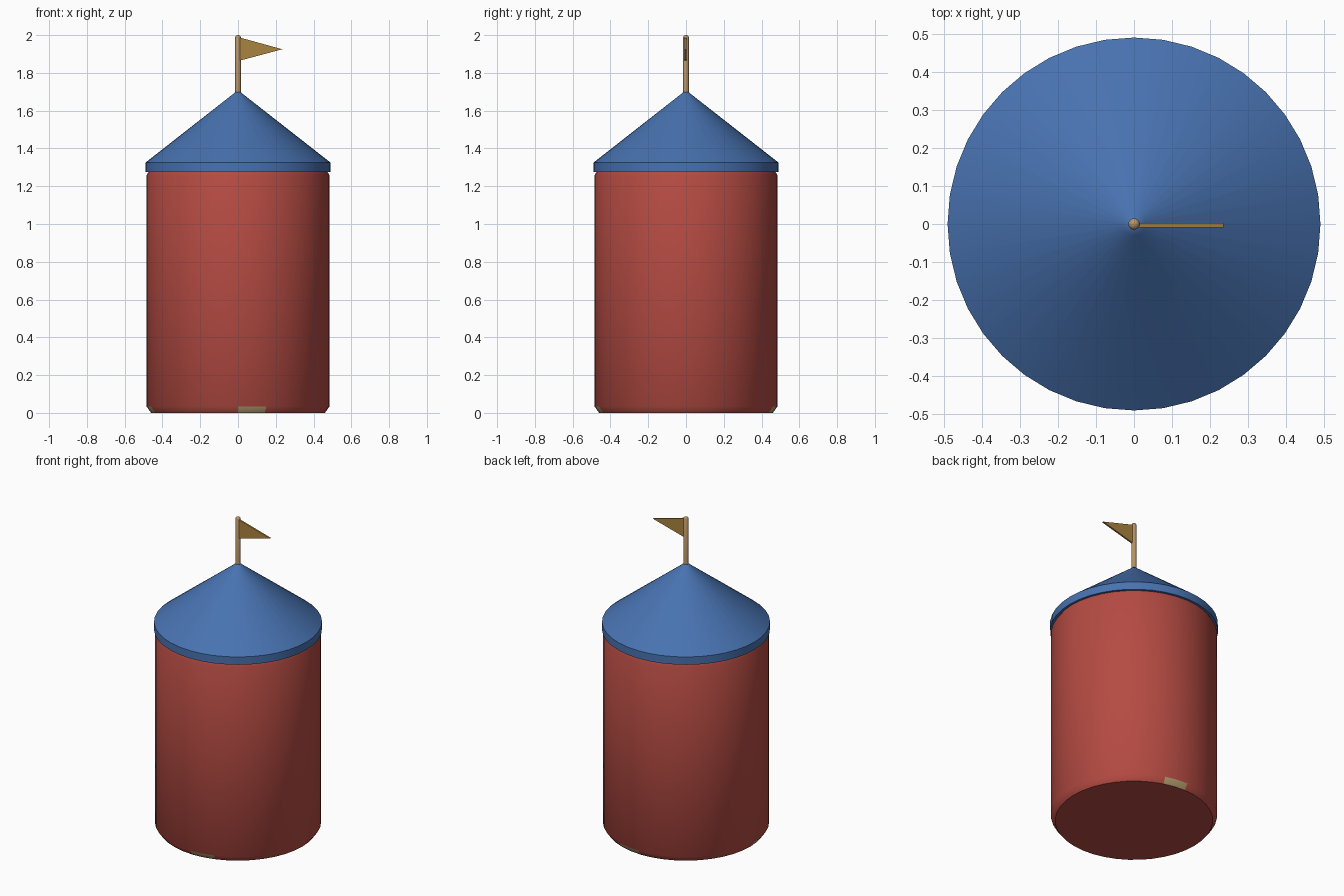
import bpy, bmesh, math

if "Cube" in bpy.data.objects:
    bpy.data.objects.remove(bpy.data.objects["Cube"])


def material(name, rgb):
    mat = bpy.data.materials.new(name)
    mat.use_nodes = True
    mat.diffuse_color = (*rgb, 1)
    mat.node_tree.nodes["Principled BSDF"].inputs["Base Color"].default_value = (*rgb, 1)
    return mat


red = material("wall red", (0.46, 0.07, 0.055))
blue = material("roof blue", (0.065, 0.17, 0.44))
tan = material("pole tan", (0.48, 0.29, 0.13))
ochre = material("flag ochre", (0.41, 0.23, 0.05))
sand = material("base sand", (0.45, 0.33, 0.15))


def finish(name, bm, mats, smooth=None):
    bmesh.ops.recalc_face_normals(bm, faces=bm.faces)
    mesh = bpy.data.meshes.new(name)
    bm.to_mesh(mesh)
    bm.free()
    obj = bpy.data.objects.new(name, mesh)
    bpy.context.collection.objects.link(obj)
    for mat in mats:
        mesh.materials.append(mat)
    if smooth:
        bpy.ops.object.select_all(action="DESELECT")
        obj.select_set(True)
        bpy.context.view_layer.objects.active = obj
        bpy.ops.object.shade_smooth_by_angle(angle=math.radians(smooth))
    return obj


def lathe(name, profile, segments, mats, smooth=40):
    """Turn a (radius, height) profile around the z axis and cap both ends."""
    bm = bmesh.new()
    rings = []
    for r, z in profile:
        angles = [math.tau * i / segments for i in range(segments)]
        rings.append([bm.verts.new((r * math.cos(a), r * math.sin(a), z)) for a in angles])
    for low, high in zip(rings, rings[1:]):
        for i in range(segments):
            j = (i + 1) % segments
            bm.faces.new((low[i], low[j], high[j], high[i]))
    bm.faces.new(rings[0][::-1])
    bm.faces.new(rings[-1])
    return finish(name, bm, mats, smooth)


# Round wall with chamfered ends
wall = lathe("wall", [(0.46, 0), (0.485, 0.035), (0.485, 1.255), (0.472, 1.28)], 40, [red, sand])

# Sand patches on the lower chamfer
for face in wall.data.polygons:
    if 0.001 < face.center.z < 0.03:
        angle = math.degrees(math.atan2(face.center.y, face.center.x)) % 360
        if any(start < angle < start + 18 for start in (72, 180, 270)):
            face.material_index = 1

# Conical roof with a straight rim
lathe("roof", [(0.49, 1.275), (0.49, 1.325), (0.03, 1.685), (0.012, 1.7)], 40, [blue])

# Flag pole with a rounded tip
lathe("flag_pole", [(0.015, 1.66), (0.015, 1.99), (0.011, 1.997), (0.004, 2.0)], 16, [tan], 60)

# Triangular pennant
bm = bmesh.new()
pennant = bm.faces.new([bm.verts.new((x, 0.002, z)) for x, z in ((0.01, 1.865), (0.235, 1.925), (0.01, 1.987))])
extruded = bmesh.ops.extrude_face_region(bm, geom=[pennant])["geom"]
bmesh.ops.translate(bm, vec=(0, -0.011, 0), verts=[v for v in extruded if isinstance(v, bmesh.types.BMVert)])
finish("pennant", bm, [ochre])
